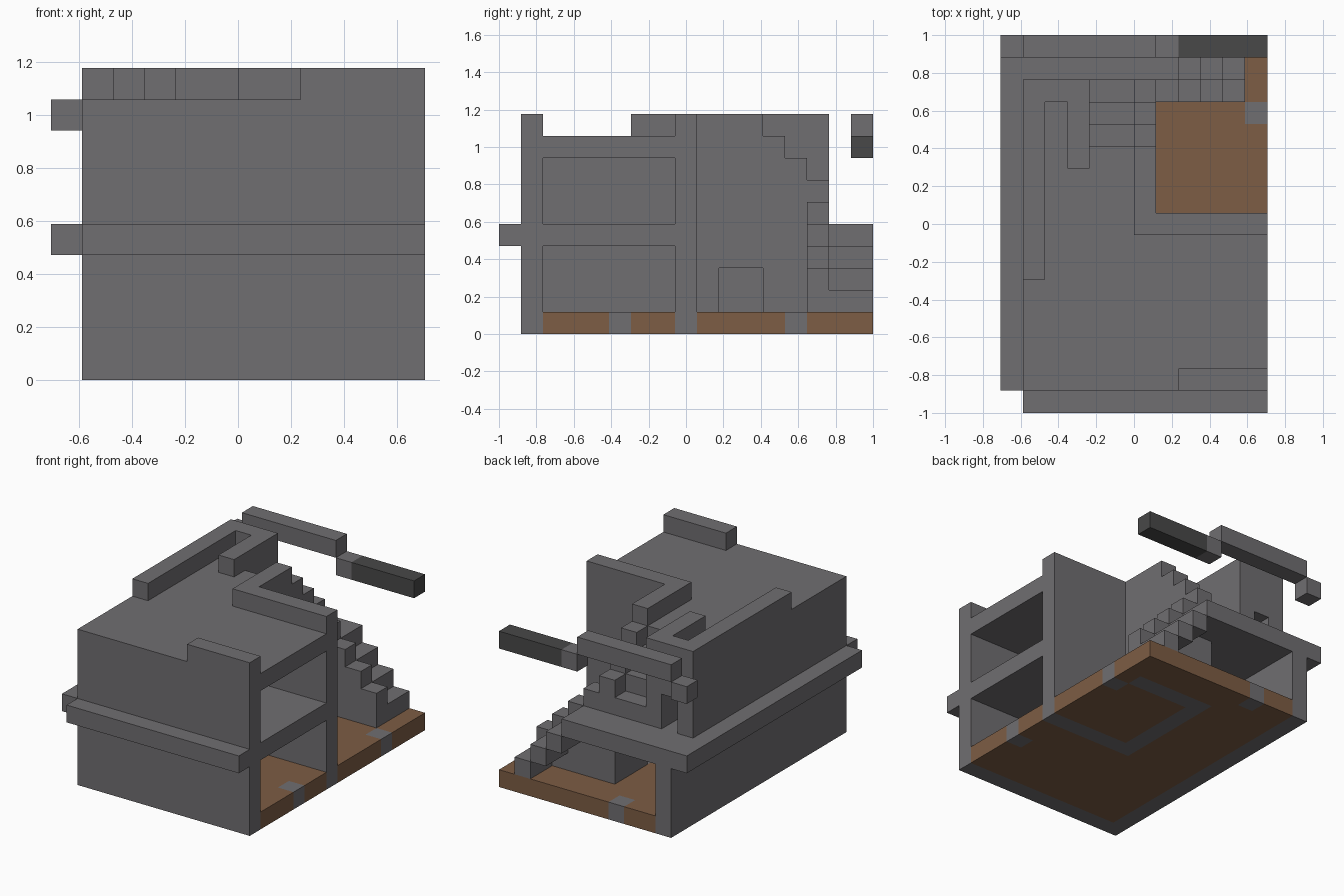
import bpy
import bmesh
from mathutils import Vector

cube = bpy.data.objects.get("Cube")
if cube:
    bpy.data.objects.remove(cube)

U = 2 / 17                      # edge of one building block
ORIGIN = Vector((-6 * U, -1, 0))


def material(name, rgb):
    m = bpy.data.materials.new(name)
    m.use_nodes = True
    m.diffuse_color = (*rgb, 1)
    m.node_tree.nodes["Principled BSDF"].inputs["Base Color"].default_value = (*rgb, 1)
    return m


STONE = material("stone grey", (0.162, 0.156, 0.165))
WOOD = material("brown wood", (0.205, 0.109, 0.058))
DARK = material("charcoal", (0.065, 0.065, 0.065))

parts = []
used = set()


def box(x, y, z):
    """Blocks in inclusive index ranges."""
    return {(i, j, k) for i in range(x[0], x[1] + 1)
            for j in range(y[0], y[1] + 1) for k in range(z[0], z[1] + 1)}


def part(name, mat, cells):
    cells = cells - used
    used.update(cells)
    parts.append((name, mat, cells))


# Outer walls
part("front_wall", STONE, box((1, 11), (1, 1), (0, 8)) | box((8, 11), (1, 1), (9, 9)))
part("side_wall", STONE, box((1, 1), (1, 16), (0, 4)) | box((1, 1), (1, 14), (5, 8)))
part("upper_back_wall", STONE,
     box((1, 3), (14, 14), (5, 9)) - box((2, 2), (14, 14), (5, 6)))

# Courtyard walls, stepping down as stair rails
part("courtyard_front_wall", STONE, box((6, 11), (8, 8), (0, 9)))
inner = box((6, 6), (9, 11), (0, 9)) - box((6, 6), (10, 11), (1, 2))
for s in range(3):
    inner |= box((6, 6), (12 + s, 12 + s), (0, 8 - s))
part("courtyard_side_wall", STONE, inner)
rail = set()
for s in range(4):
    rail |= box((7 + s, 7 + s), (14, 14), (0, 5 - s))
part("courtyard_back_wall", STONE, rail)
part("stairwell_wall", STONE, box((3, 3), (12, 14), (5, 9)) | box((3, 3), (11, 11), (9, 9)))

# Upper floor with ledges and landing
part("upper_floor", STONE,
     box((1, 11), (1, 8), (4, 4)) | box((1, 6), (9, 14), (4, 4)) | box((0, 7), (15, 16), (4, 4)))
part("front_ledge", STONE, box((1, 11), (0, 0), (4, 4)))
part("side_ledge", STONE, box((0, 0), (1, 16), (4, 4)))

# Roof and its parapet
part("roof", STONE,
     box((1, 11), (1, 8), (8, 8)) | box((1, 6), (9, 11), (8, 8)) | box((1, 3), (12, 14), (8, 8)))
part("side_parapet", STONE, box((1, 1), (6, 14), (9, 9)))

# Stair flights
part("upper_stairs", STONE, set().union(
    *(box((4, 5), (12 + s, 12 + s), (7 - s, 7 - s)) for s in range(3))))
part("lower_stairs", STONE, set().union(
    *(box((8 + s, 8 + s), (15, 16), (3 - s, 3 - s)) for s in range(3))))

# Ground floor with stone footings
part("footings", STONE, {(11, 5, 0), (11, 13, 0), (4, 16, 0)})
part("ground_floor", WOOD, box((2, 11), (2, 16), (0, 0)))

# Floating beam behind the house
part("beam", STONE, box((1, 6), (16, 16), (9, 9)) | {(0, 16, 8), (7, 16, 8)})
part("beam_tip", DARK, box((8, 11), (16, 16), (8, 8)))


def build(name, mat, cells):
    """Mesh of the exposed block faces."""
    bm = bmesh.new()
    verts = {}

    def vert(p):
        key = tuple(p)
        if key not in verts:
            verts[key] = bm.verts.new(ORIGIN + Vector(p) * U)
        return verts[key]

    for c in sorted(cells):
        for axis in range(3):
            for side in (0, 1):
                near = list(c)
                near[axis] += 2 * side - 1
                if tuple(near) in used:
                    continue
                b, d = (axis + 1) % 3, (axis + 2) % 3
                quad = []
                for s, t in ((0, 0), (1, 0), (1, 1), (0, 1)):
                    p = list(c)
                    p[axis] += side
                    p[b] += s
                    p[d] += t
                    quad.append(vert(p))
                bm.faces.new(quad if side else quad[::-1])
    mesh = bpy.data.meshes.new(name)
    bm.to_mesh(mesh)
    bm.free()
    mesh.materials.append(mat)
    bpy.context.scene.collection.objects.link(bpy.data.objects.new(name, mesh))


for p in parts:
    build(*p)
